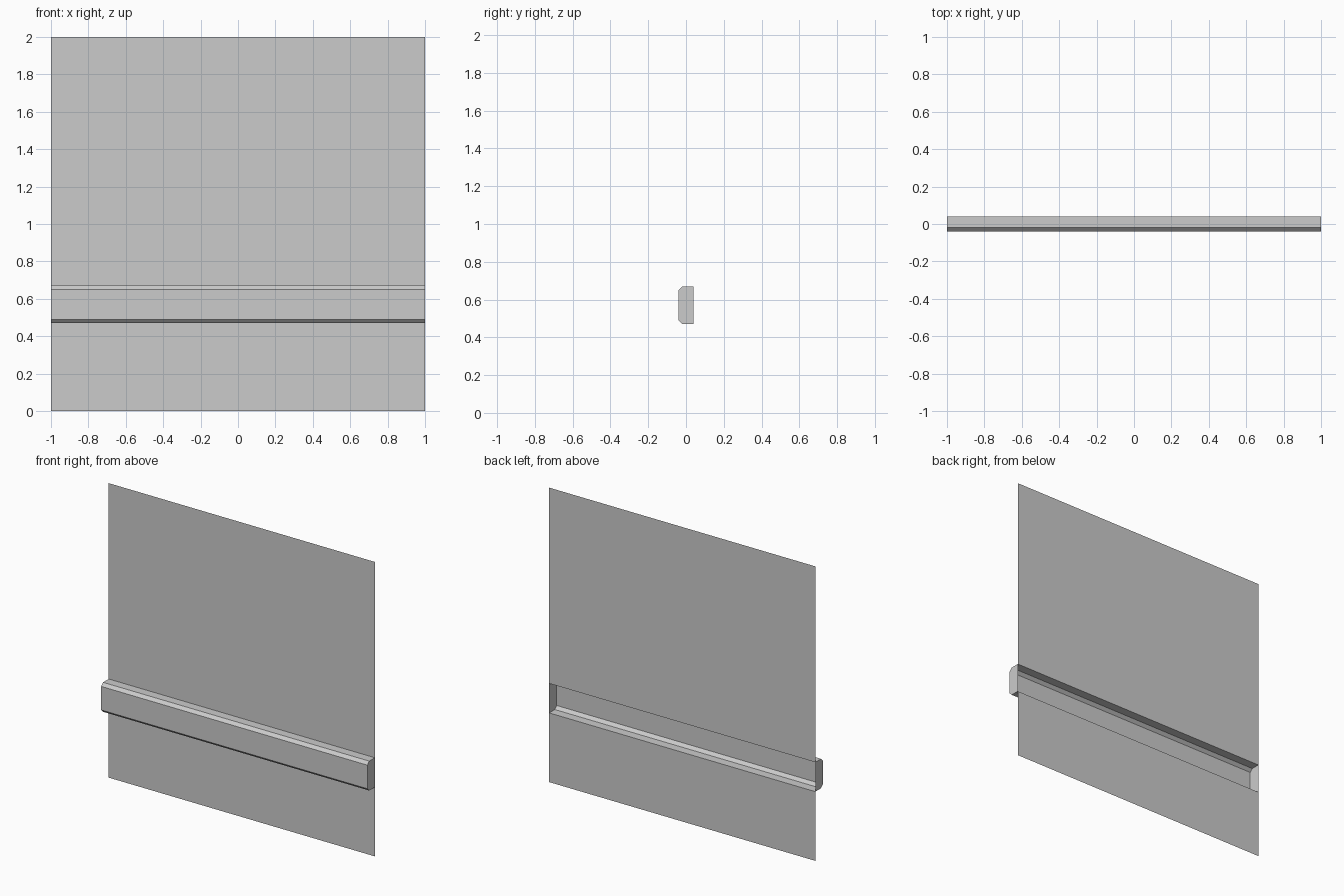
import bpy
import bmesh

cube = bpy.data.objects.get("Cube")
if cube:
    bpy.data.objects.remove(cube, do_unlink=True)

# One flat grey for the whole wall
GREY = (0.6, 0.6, 0.6, 1.0)
grey = bpy.data.materials.new("wall_grey")
grey.use_nodes = True
grey.diffuse_color = GREY
grey.node_tree.nodes["Principled BSDF"].inputs["Base Color"].default_value = GREY

HALF = 1.0
BACK = 0.04


def strip(name, profile, capped=False):
    """Sweep an open (y, z) profile along x as a thin sheet, optionally capping its ends."""
    bm = bmesh.new()
    ends = [[bm.verts.new((x, y, z)) for y, z in profile] for x in (-HALF, HALF)]
    left, right = ends
    for i in range(len(profile) - 1):
        bm.faces.new((left[i], right[i], right[i + 1], left[i + 1]))
    if capped:
        bm.faces.new(left)
        bm.faces.new(reversed(right))
    mesh = bpy.data.meshes.new(name)
    bm.to_mesh(mesh)
    bm.free()
    mesh.materials.append(grey)
    obj = bpy.data.objects.new(name, mesh)
    bpy.context.collection.objects.link(obj)
    return obj


# Flat sheets above and below the rail
strip("lower_panel", [(BACK, 0), (BACK, 0.47)])
strip("upper_panel", [(BACK, 0.67), (BACK, 2)])

# Hollow chamfered rail, open at the back and closed at both ends
strip("rail", [(BACK, 0.47), (-0.02, 0.47), (-BACK, 0.49),
               (-BACK, 0.65), (-0.02, 0.67), (BACK, 0.67)], capped=True)
